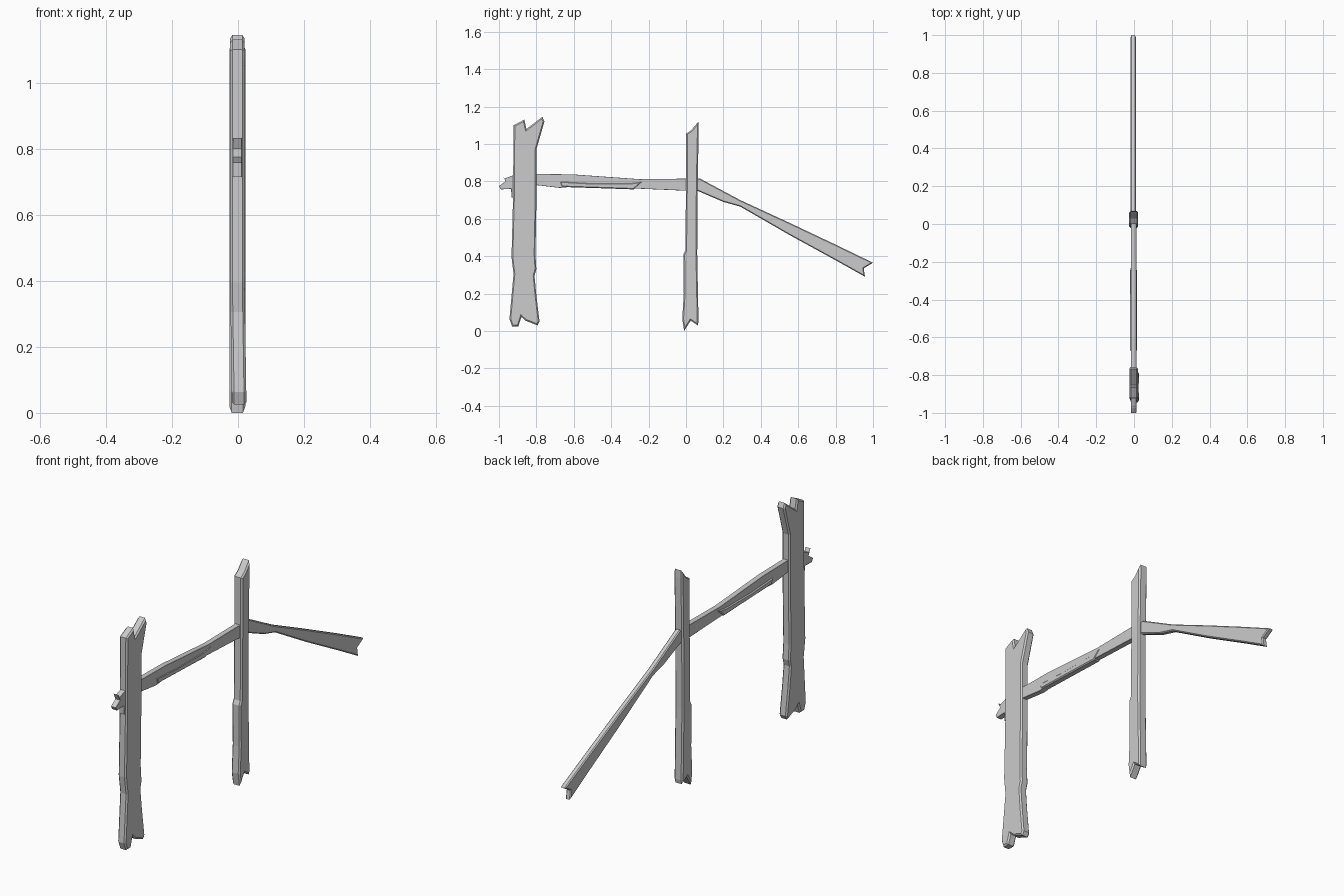
import bpy, bmesh


def board(name, outline, x0, x1, chamfer=0.007, lean=0.0):
    """Extrude a ragged side outline (y, z) from x0 to x1 and chamfer both rims."""
    bm = bmesh.new()
    face = bm.faces.new([bm.verts.new((x0, y, z)) for y, z in outline])
    ext = bmesh.ops.extrude_face_region(bm, geom=[face], use_keep_orig=True)
    for v in ext["geom"]:
        if isinstance(v, bmesh.types.BMVert):
            v.co.x = x1
    bmesh.ops.recalc_face_normals(bm, faces=bm.faces[:])
    rims = [e for e in bm.edges if abs(e.verts[0].co.x - e.verts[1].co.x) < 1e-6]
    bmesh.ops.bevel(bm, geom=rims, offset=chamfer, segments=1,
                    affect='EDGES', clamp_overlap=True)
    # foot of the board drifts sideways
    for v in bm.verts:
        if v.co.z < 0.4:
            v.co.x += lean * (0.4 - v.co.z)
    bmesh.ops.triangulate(bm, faces=[f for f in bm.faces if len(f.verts) > 4])
    bmesh.ops.recalc_face_normals(bm, faces=bm.faces[:])
    me = bpy.data.meshes.new(name)
    bm.to_mesh(me)
    bm.free()
    ob = bpy.data.objects.new(name, me)
    bpy.context.collection.objects.link(ob)
    return ob


# Wide post with split top and notched foot
board("wide_post", [
    (-.944, .064), (-.93, .025), (-.896, .025), (-.88, .075), (-.858, .055),
    (-.794, .03), (-.783, .05), (-.80, .19), (-.81, .295), (-.80, .33),
    (-.805, .41), (-.80, .68), (-.80, .97), (-.757, 1.12), (-.768, 1.145),
    (-.853, 1.08), (-.864, 1.13), (-.922, 1.10), (-.925, .70), (-.933, .395),
    (-.922, .305)], -.024, .020, lean=.015)

# Narrow post with slanted broken top
board("narrow_post", [
    (-.02, .064), (-.01, 0), (.025, .055), (.063, .03), (.067, .05),
    (.06, .41), (.062, .76), (.068, 1.08), (.067, 1.12), (.05, 1.10),
    (.03, 1.075), (.0, 1.055), (.0, .76), (-.004, .43), (-.014, .41),
    (-.012, .2)], -.026, .022)

# Level rail, broken off past the wide post
board("level_rail", [
    (-.98, .832), (-.97, .815), (-.925, .832), (-.80, .84), (-.6, .837),
    (-.25, .812), (.06, .815), (.045, .745), (0, .75), (-.275, .762),
    (-.6, .772), (-.675, .765), (-.8, .78), (-.89, .765), (-.90, .71),
    (-.933, .715), (-.935, .76), (-.99, .757), (-1, .775), (-.965, .80)],
    -.016, .012, .005)

# Splinter peeling from the level rail
board("rail_splinter", [
    (-.675, .80), (-.5, .79), (-.30, .79), (-.23, .80), (-.28, .757),
    (-.45, .763), (-.665, .77)], -.021, .015, .005)

# Fallen rail sloping down from the narrow post
board("fallen_rail", [
    (.02, .81), (.075, .815), (.29, .70), (.55, .58), (.81, .457), (1, .365),
    (.95, .335), (.957, .29), (.80, .378), (.55, .515), (.29, .665),
    (.20, .69), (.06, .75), (.02, .75)], -.018, .010, .005)
